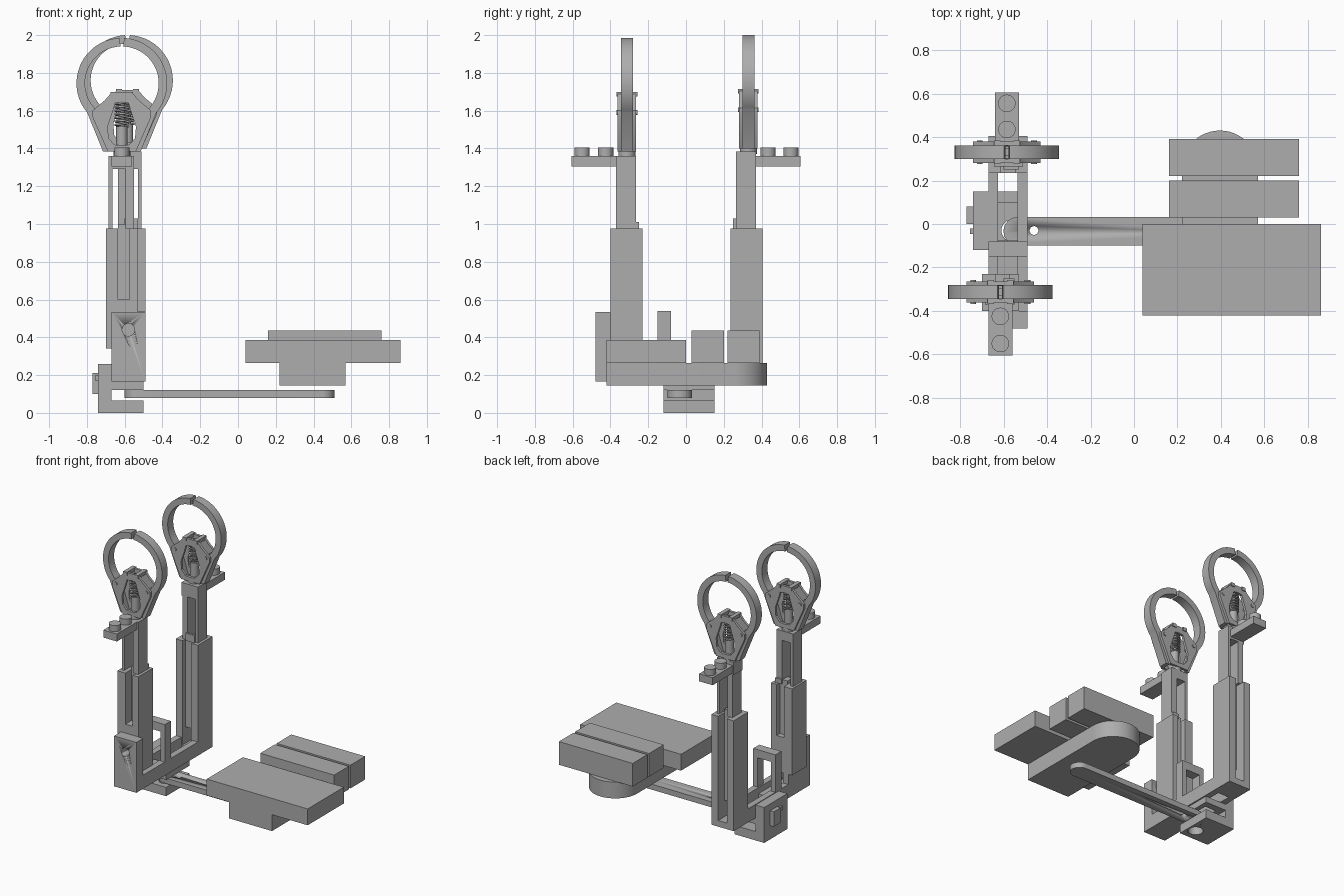
import bpy, bmesh
from math import sin, cos, pi, radians

if "Cube" in bpy.data.objects:
    bpy.data.objects.remove(bpy.data.objects["Cube"])

GREY = (0.42, 0.42, 0.42, 1)
mat = bpy.data.materials.new("plain grey")
mat.use_nodes = True
mat.diffuse_color = GREY
mat.node_tree.nodes["Principled BSDF"].inputs["Base Color"].default_value = GREY


def finish(name, bm):
    bmesh.ops.recalc_face_normals(bm, faces=bm.faces)
    me = bpy.data.meshes.new(name)
    bm.to_mesh(me)
    bm.free()
    ob = bpy.data.objects.new(name, me)
    bpy.context.collection.objects.link(ob)
    me.materials.append(mat)
    bpy.ops.object.select_all(action='DESELECT')
    ob.select_set(True)
    bpy.context.view_layer.objects.active = ob
    bpy.ops.object.shade_smooth_by_angle(angle=radians(32))
    return ob


def boxes(name, *specs):
    """Each spec is x0, x1, y0, y1, z0, z1."""
    bm = bmesh.new()
    for x0, x1, y0, y1, z0, z1 in specs:
        vs = bmesh.ops.create_cube(bm, size=1)["verts"]
        for v in vs:
            v.co = (x0 if v.co.x < 0 else x1, y0 if v.co.y < 0 else y1,
                    z0 if v.co.z < 0 else z1)
    return finish(name, bm)


def prism(name, pts, lo, hi, axis, hole=None):
    """Extrude an outline along y or z; a hole outline has as many points."""
    bm = bmesh.new()

    def loop(outline, d):
        return [bm.verts.new((a, d, b) if axis == 'y' else (a, b, d)) for a, b in outline]

    def bridge(p, q):
        for i in range(len(p)):
            j = (i + 1) % len(p)
            bm.faces.new((p[i], p[j], q[j], q[i]))
    a, b = loop(pts, lo), loop(pts, hi)
    bridge(a, b)
    if hole:
        c, d = loop(hole, lo), loop(hole, hi)
        bridge(c, d)
        bridge(a, c)
        bridge(b, d)
    else:
        bm.faces.new(a)
        bm.faces.new(b)
    return finish(name, bm)


def arc(cx, cy, r, a0, a1, n=24):
    angles = [radians(a0 + (a1 - a0) * i / n) for i in range(n + 1)]
    return [(cx + r * cos(t), cy + r * sin(t)) for t in angles]


def disc(name, cx, cy, r, lo, hi, axis='z'):
    return prism(name, arc(cx, cy, r, 0, 352.5, 47), lo, hi, axis)


def cut(ob, cutter):
    mod = ob.modifiers.new("hole", 'BOOLEAN')
    mod.operation = 'DIFFERENCE'
    mod.object = cutter
    bpy.context.view_layer.objects.active = ob
    bpy.ops.object.modifier_apply(modifier=mod.name)
    bpy.data.objects.remove(cutter)


# Table clamp under the sliding base
plate = boxes("clamp_bottom", (-.74, -.5, -.12, .15, 0, .065))
cut(plate, disc("cutter", -.56, -.03, .05, -.1, .2))
boxes("clamp_wall", (-.74, -.67, -.12, .15, .065, .26))
boxes("clamp_top", (-.67, -.625, -.12, .15, .12, .165), (-.535, -.5, -.12, .15, .12, .165),
      (-.625, -.535, .1, .15, .12, .165), (-.625, -.535, -.12, -.075, .12, .165))
boxes("clamp_knob", (-.77, -.74, 0, .08, .1, .21), (-.755, -.74, -.045, -.02, .17, .2))

# Swing arm with rounded ends
arm = prism("swing_arm", arc(.445, -.033, .065, -90, 90) + arc(-.535, -.033, .065, 90, 270),
            .08, .12, 'z')
cut(arm, disc("cutter", -.46, -.03, .02, 0, .2))

# Platform and blocks on the arm
prism("platform_support", [(.22, -.42), (.57, -.42)] + arc(.395, .255, .175, 0, 180),
      .145, .265, 'z')
boxes("large_platform", (.04, .86, -.42, 0, .265, .385))
boxes("front_block", (.16, .76, .03, .2, .265, .435))
boxes("rear_block", (.16, .76, .22, .39, .265, .435))

# Sliding base: two rails, floor, end block and arch
boxes("base_rails", (-.67, -.625, -.4, .235, .165, .265), (-.535, -.49, -.4, .235, .165, .265))
boxes("base_floor", (-.625, -.535, -.4, -.075, .165, .22))
end = boxes("end_block", (-.67, -.49, -.48, -.4, .165, .535))
cut(end, disc("cutter", -.58, .44, .033, -.6, -.3, 'y'))
boxes("base_arch", (-.67, -.635, -.15, -.08, .265, .48), (-.525, -.49, -.15, -.08, .265, .48),
      (-.67, -.49, -.15, -.08, .48, .54))

# Front tower
boxes("front_tower_foot", (-.67, -.625, -.4, -.23, .265, .34), (-.575, -.53, -.4, -.23, .265, .34))
boxes("front_tower", (-.7, -.53, -.4, -.23, .34, .6), (-.7, -.635, -.4, -.23, .6, .975),
      (-.575, -.53, -.4, -.23, .6, .975), (-.635, -.575, -.33, -.27, .6, 1.0))
boxes("front_slider", (-.685, -.665, -.37, -.265, .975, 1.29), (-.595, -.55, -.37, -.265, .975, 1.29),
      (-.685, -.55, -.37, -.265, 1.29, 1.36))
boxes("front_tower_tab", (-.6, -.55, -.265, -.25, .975, 1.01))

# Rear tower, open near its foot
boxes("rear_tower", (-.67, -.615, .235, .405, .165, .975), (-.545, -.49, .235, .405, .165, .975),
      (-.615, -.545, .235, .405, .165, .21), (-.615, -.545, .27, .33, .33, 1.0))
boxes("rear_slider", (-.635, -.595, .265, .37, .975, 1.29), (-.53, -.51, .265, .37, .975, 1.29),
      (-.645, -.51, .265, .37, 1.29, 1.385))
boxes("rear_tower_tab", (-.6, -.53, .25, .265, .975, 1.03))


def mirror_loop(half):
    return half + [(-x, z) for x, z in half[-2:0:-1]]


def gripper(side, cx, cy, z0):
    """Spring gripper: two curved jaws between two housing plates."""
    def place(pts, s=1):
        return [(cx + s * x, z0 + z) for x, z in pts]
    jaw = (arc(0, .36, .24, 87, -40, 32) + [(.1, 0), (.07, 0), (.125, .17)]
           + arc(0, .36, .195, -42, 88, 32))
    for s, label in ((1, "left"), (-1, "right")):
        prism(f"{side}_{label}_jaw", place(jaw, s), cy - .032, cy + .032, 'y')
        disc(f"{side}_{label}_pivot", cx + s * .125, z0 + .205, .013, cy - .055, cy + .055, 'y')
    outer = mirror_loop([(0, .31), (.055, .31), (.09, .27), (.155, .215), (.155, .18), (.075, 0), (0, 0)])
    inner = mirror_loop([(0, .26), (.035, .255), (.045, .22), (.075, .13), (.07, .07), (.04, .035), (0, .03)])
    for label, y in (("front", cy - .049), ("rear", cy + .031)):
        prism(f"{side}_{label}_housing", place(outer), y, y + .018, 'y', place(inner))
    boxes(f"{side}_housing_top", *[(cx + x - .015, cx + x + .015, cy - .055, cy + .055,
                                    z0 + .29, z0 + .315) for x in (-.045, .045)])
    disc(f"{side}_plunger", cx, cy, .03, z0 - .025, z0 + .13)
    disc(f"{side}_neck", cx, cy, .045, z0 - .03, z0 + .02)
    disc(f"{side}_spring_rod", cx, cy, .018, z0 + .13, z0 + .29)
    # Coil spring
    cu = bpy.data.curves.new(f"{side}_spring", 'CURVE')
    cu.dimensions = '3D'
    cu.bevel_depth = .006
    cu.bevel_resolution = 1
    sp = cu.splines.new('POLY')
    n = 112
    sp.points.add(n)
    for i, p in enumerate(sp.points):
        t = 2 * pi * i / 16
        p.co = (cx + .034 * cos(t), cy + .034 * sin(t), z0 + .13 + .13 * i / n, 1)
    cu.materials.append(mat)
    bpy.context.collection.objects.link(bpy.data.objects.new(cu.name, cu))


def peg_bar(side, cx, y0, y1, pegs):
    boxes(f"{side}_peg_bar", (cx - .055, cx + .055, y0, y1, 1.305, 1.36))
    for i, y in enumerate(pegs):
        disc(f"{side}_peg_{i + 1}", cx, y, .04, 1.36, 1.405)


gripper("front", -.615, -.313, 1.385)
gripper("rear", -.585, .33, 1.4)
peg_bar("front", -.615, -.605, -.37, (-.425, -.55))
peg_bar("rear", -.585, .37, .605, (.435, .555))
